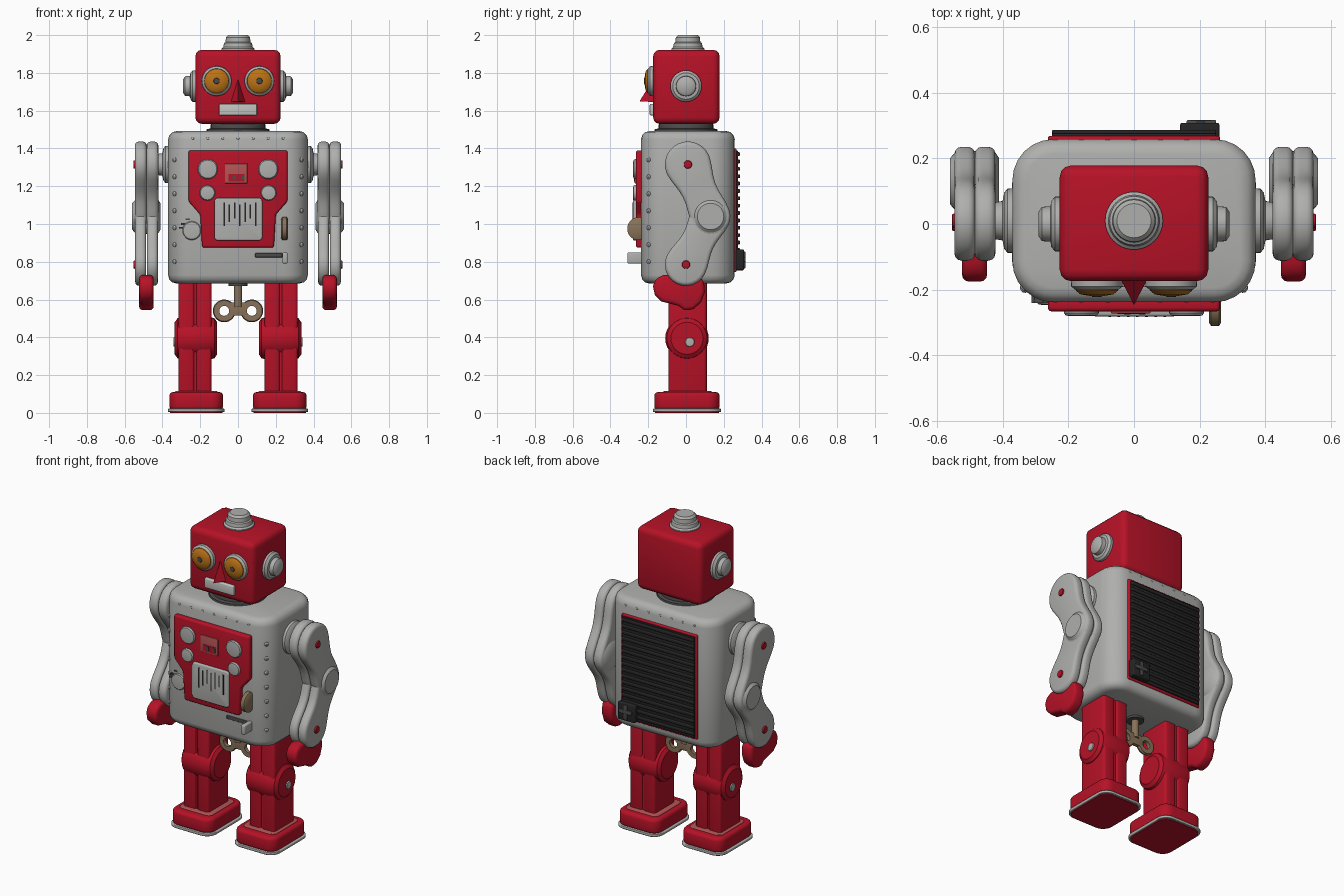
import bpy, bmesh, math
from mathutils import Vector

if "Cube" in bpy.data.objects:
    bpy.data.objects.remove(bpy.data.objects["Cube"])


def paint(name, r, g, b):
    m = bpy.data.materials.new(name)
    m.use_nodes = True
    m.diffuse_color = (r, g, b, 1)
    bsdf = m.node_tree.nodes["Principled BSDF"]
    bsdf.inputs["Base Color"].default_value = (r, g, b, 1)
    bsdf.inputs["Roughness"].default_value = 0.6
    return m


RED = paint("red", 0.47, 0.006, 0.02)
FADED = paint("faded red", 0.45, 0.09, 0.09)
SILVER = paint("silver", 0.43, 0.43, 0.42)
PALE = paint("pale grey", 0.55, 0.55, 0.53)
BLACK = paint("black", 0.018, 0.018, 0.019)
DARK = paint("dark grey", 0.07, 0.07, 0.07)
AMBER = paint("amber", 0.5, 0.17, 0.008)
BRASS = paint("dull brass", 0.25, 0.17, 0.1)
made = []


def finish(name, bm, mat, bevel=0.0, segments=3):
    """Round the hard edges, then turn the bmesh into an object."""
    bmesh.ops.recalc_face_normals(bm, faces=bm.faces[:])
    if bevel:
        hard = [e for e in bm.edges if e.calc_face_angle(0) > math.radians(35)]
        bmesh.ops.bevel(bm, geom=hard, offset=bevel, segments=segments,
                        profile=0.5, affect='EDGES', clamp_overlap=False)
    mesh = bpy.data.meshes.new(name)
    bm.to_mesh(mesh)
    bm.free()
    mesh.materials.append(mat)
    ob = bpy.data.objects.new(name, mesh)
    bpy.context.collection.objects.link(ob)
    made.append(ob)
    return ob


def prism(name, outline, axis, lo, hi, mat, bevel=0.0):
    """Extrude a 2D outline along x (y,z), y (x,z) or z (x,y)."""
    place = {'x': lambda a, b, h: (h, a, b), 'y': lambda a, b, h: (a, h, b),
             'z': lambda a, b, h: (a, b, h)}[axis]
    bm = bmesh.new()
    low = [bm.verts.new(place(a, b, lo)) for a, b in outline]
    top = [bm.verts.new(place(a, b, hi)) for a, b in outline]
    bm.faces.new(low)
    bm.faces.new(top)
    n = len(outline)
    for i in range(n):
        j = (i + 1) % n
        bm.faces.new((low[i], low[j], top[j], top[i]))
    return finish(name, bm, mat, bevel)


def box(name, x, y, z, mat, bevel=0.0):
    corners = [(x[0], y[0]), (x[1], y[0]), (x[1], y[1]), (x[0], y[1])]
    return prism(name, corners, 'z', z[0], z[1], mat, bevel)


def lathe(name, centre, direction, profile, mat, ring=False, sides=32):
    """Spin (radius, height) points about a direction; ring leaves a hole."""
    turn = Vector(direction).to_track_quat('Z', 'Y')
    bm = bmesh.new()
    loops = []
    for r, h in profile:
        loops.append([bm.verts.new(Vector(centre) + turn @ Vector(
            (r * math.cos(math.tau * i / sides), r * math.sin(math.tau * i / sides), h)))
            for i in range(sides)])
    pairs = list(zip(loops, loops[1:]))
    if ring:
        pairs.append((loops[-1], loops[0]))
    else:
        bm.faces.new(loops[0])
        bm.faces.new(loops[-1])
    for a, b in pairs:
        for i in range(sides):
            j = (i + 1) % sides
            bm.faces.new((a[i], a[j], b[j], b[i]))
    return finish(name, bm, mat)


def button(name, centre, direction, r, h, mat):
    """Disc with a softened front edge."""
    return lathe(name, centre, direction,
                 [(r, 0), (r, h * 0.5), (r * 0.9, h * 0.9), (r * 0.7, h)], mat)


def rounded(cx, cy, w, d, r, steps=6):
    pts = []
    for k, (sx, sy) in enumerate(((1, 1), (-1, 1), (-1, -1), (1, -1))):
        for i in range(steps + 1):
            a = math.pi / 2 * (k + i / steps)
            pts.append((cx + sx * (w - r) + r * math.cos(a),
                        cy + sy * (d - r) + r * math.sin(a)))
    return pts


def bone(c1, r1, c2, r2, waist):
    """Dog-bone outline between two round ends."""
    c1, c2 = Vector(c1), Vector(c2)
    d = (c2 - c1).normalized()
    n = Vector((-d.y, d.x))
    pts = []
    for a, ra, b, rb, s in ((c1, r1, c2, r2, 1), (c2, r2, c1, r1, -1)):
        for i in range(13):
            t = math.pi * i / 12
            pts.append(a + ra * s * (-n * math.cos(t) - d * math.sin(t)))
        for i in range(1, 8):
            t = i / 8
            w = ra + (rb - ra) * t - waist * math.sin(math.pi * t) ** 2
            pts.append(a.lerp(b, t) + n * w * s)
    return pts


# Torso with rivets
prism("torso", rounded(0, 0.01, 0.37, 0.248, 0.125), 'z', 0.685, 1.492, SILVER, 0.045)
bumps = [(x * 0.08, y, 1.45) for x in range(-3, 4) for y in (-0.228, 0.248)]
bumps += [(s * 0.335, -0.197, 0.8 + 0.09 * i) for s in (1, -1) for i in range(7)]
for p in bumps:
    out = (0, 1 if p[1] > 0 else -1, 0.3) if p[2] > 1.4 else (p[0], -0.3, 0)
    lathe("rivet", p, out, [(0.014, -0.01), (0.013, 0.004), (0.006, 0.01)], SILVER, sides=10)

# Chest panel
half = [(0.262, 1.39), (0.262, 1.12), (0.2, 1.05), (0.19, 0.875)]
prism("chest_panel", half + [(-x, z) for x, z in reversed(half)], 'y',
      -0.266, -0.22, RED, 0.012)
for s in (1, -1):
    button("chest_dial", (s * 0.16, -0.262, 1.29), (0, -1, 0), 0.053, 0.018, SILVER)
    button("chest_knob", (s * 0.162, -0.262, 1.165), (0, -1, 0), 0.041, 0.018, SILVER)
box("chest_window", (-0.07, 0.05), (-0.272, -0.26), (1.215, 1.32), FADED, 0.003)
box("window_inset", (-0.05, 0.035), (-0.274, -0.27), (1.225, 1.265), RED)
for x in (-0.02, 0.025):
    box("window_mark", (x - 0.01, x + 0.01), (-0.276, -0.27), (1.235, 1.258), DARK)
prism("speaker_plate", rounded(0.002, 1.025, 0.127, 0.113, 0.02), 'y',
      -0.281, -0.25, SILVER, 0.008)
for i in range(7):
    x = -0.078 + i * 0.028
    box("speaker_slot", (x, x + 0.008), (-0.283, -0.278),
        (0.99 + 0.02 * (i % 3), 1.115 - 0.012 * (i % 2)), BLACK)

# Side wheel, stop lever and switch boss
lathe("dial_wheel", (0.228, -0.25, 0.975), (1, 0, 0),
      [(0.05, 0), (0.061, 0.007), (0.061, 0.03), (0.05, 0.037)], BRASS)
box("lever_slot", (0.09, 0.235), (-0.243, -0.23), (0.823, 0.846), DARK, 0.004)
box("stop_lever", (0.235, 0.263), (-0.31, -0.22), (0.79, 0.85), SILVER, 0.008)
button("switch_boss", (-0.245, -0.232, 0.965), (0, -1, 0), 0.05, 0.014, SILVER)
for x, z in ((-0.29, 1.0), (-0.265, 1.025), (-0.3, 0.98)):
    box("switch_mark", (x - 0.012, x + 0.012), (-0.24, -0.2), (z - 0.004, z + 0.004), DARK)

# Battery case on the back
box("battery_case", (-0.262, 0.262), (0.22, 0.268), (0.745, 1.4), RED, 0.008)
box("battery_cover", (-0.25, 0.25), (0.25, 0.276), (0.757, 1.388), BLACK, 0.004)
for i in range(16):
    z = 0.775 + i * 0.039
    box("cover_rib", (-0.25, 0.25), (0.27, 0.286), (z, z + 0.02), BLACK, 0.005)
box("battery_latch", (0.14, 0.26), (0.26, 0.308), (0.755, 0.865), BLACK, 0.008)
box("latch_bar", (0.16, 0.25), (0.3, 0.316), (0.8, 0.825), DARK, 0.004)
box("latch_post", (0.19, 0.215), (0.3, 0.314), (0.765, 0.855), DARK, 0.004)

# Neck and head
lathe("neck", (0, 0, 0), (0, 0, 1),
      [(0.17, 1.48), (0.165, 1.502), (0.145, 1.506), (0.145, 1.525), (0.13, 1.55)], DARK)
box("head", (-0.226, 0.226), (-0.174, 0.178), (1.53, 1.922), RED, 0.035)
lathe("crown_knob", (0, 0.01, 0), (0, 0, 1),
      [(0.088, 1.91), (0.088, 1.928), (0.078, 1.937), (0.074, 1.958), (0.066, 1.963),
       (0.064, 1.988), (0.052, 2.0)], SILVER)
for s in (1, -1):
    lathe("ear", (0, 0, 1.73), (s, 0, 0),
          [(0.083, 0.21), (0.083, 0.24), (0.07, 0.252), (0.054, 0.254), (0.052, 0.28),
           (0.036, 0.291)], SILVER)
    eye = (s * 0.113, 0, 1.757)
    lathe("eye_rim", eye, (0, -1, 0),
          [(0.08, 0.16), (0.078, 0.19), (0.066, 0.2), (0.062, 0.19)], SILVER)
    lathe("eye_lens", eye, (0, -1, 0),
          [(0.066, 0.18), (0.064, 0.203), (0.05, 0.214), (0.02, 0.219)], AMBER)
    button("pupil", (eye[0], -0.216, 1.757), (0, -1, 0), 0.016, 0.006, DARK)
bm = bmesh.new()
for p in ((-0.042, -0.165, 1.645), (0.042, -0.165, 1.645), (0, -0.246, 1.65), (0, -0.168, 1.775)):
    bm.verts.new(p)
bmesh.ops.convex_hull(bm, input=bm.verts[:])
finish("nose", bm, RED)
box("mouth", (-0.1, 0.1), (-0.192, -0.16), (1.575, 1.636), PALE, 0.006)

# Wind-up key under the torso
lathe("key_hub", (0, 0.01, 0), (0, 0, 1), [(0.05, 0.672), (0.05, 0.7)], DARK)
lathe("key_stem", (0, 0.01, 0), (0, 0, 1), [(0.022, 0.56), (0.022, 0.69)], BRASS, sides=16)
box("key_bridge", (-0.045, 0.045), (-0.002, 0.022), (0.515, 0.585), BRASS, 0.004)
for s in (1, -1):
    lathe("key_wing", (s * 0.073, 0.01, 0.54), (0, 1, 0),
          [(0.026, -0.012), (0.055, -0.012), (0.06, 0), (0.055, 0.012), (0.026, 0.012)],
          BRASS, ring=True)

# Limbs, mirrored left and right
shoulder, elbow, wrist = (0.01, 1.315), (0.13, 1.04), (0.0, 0.785)
hand = [(-0.175, 0.67), (-0.16, 0.71), (-0.12, 0.73), (0.06, 0.73), (0.095, 0.7),
        (0.1, 0.64), (0.08, 0.585), (0.04, 0.55), (-0.01, 0.54), (-0.03, 0.565),
        (-0.07, 0.575), (-0.13, 0.59), (-0.165, 0.625)]
for s in (1, -1):
    # Arms
    lathe("shoulder_joint", (0, *shoulder), (s, 0, 0),
          [(0.1, 0.35), (0.098, 0.385), (0.085, 0.395), (0.06, 0.4), (0.055, 0.43)], SILVER)
    upper = bone(shoulder, 0.122, elbow, 0.105, 0.02)
    lower = bone(elbow, 0.105, wrist, 0.112, 0.02)
    for lo, hi in ((0.422, 0.484), (0.484, 0.546)):
        prism("upper_arm", upper, 'x', s * lo, s * hi, SILVER, 0.02)
        prism("forearm", lower, 'x', s * (lo + 0.002), s * (hi - 0.002), SILVER, 0.02)
    lathe("elbow", (0, *elbow), (s, 0, 0),
          [(0.07, 0.41), (0.092, 0.425), (0.092, 0.54), (0.07, 0.56)], SILVER)
    for p in (shoulder, wrist):
        button("arm_screw", (s * 0.542, *p), (s, 0, 0), 0.022, 0.012, RED)
    prism("hand", hand, 'x', s * 0.447, s * 0.523, RED, 0.02)

    # Legs
    for lo, hi in ((0.14, 0.222), (0.23, 0.316)):
        x = sorted((s * lo, s * hi))
        box("leg_shell", x, (-0.093, 0.11), (0.08, 0.72), RED, 0.016)
    box("leg_seam", sorted((s * 0.2, s * 0.25)), (-0.084, 0.1), (0.08, 0.7), RED)
    lathe("knee", (0, 0.005, 0.395), (s, 0, 0),
          [(0.085, 0.11), (0.106, 0.125), (0.115, 0.16), (0.115, 0.29), (0.106, 0.32),
           (0.085, 0.335)], RED)
    button("knee_screw", (s * 0.332, 0.02, 0.375), (s, 0, 0), 0.025, 0.01, SILVER)

    # Feet
    cx = s * 0.221
    prism("sole", rounded(cx, 0.005, 0.14, 0.17, 0.06), 'z', 0, 0.01, RED)
    prism("sole_rim", rounded(cx, 0.005, 0.15, 0.181, 0.065), 'z', 0.005, 0.022, SILVER, 0.004)
    prism("shoe", rounded(cx, 0.005, 0.142, 0.173, 0.06), 'z', 0.015, 0.11, RED, 0.02)
    prism("shoe_collar", rounded(cx, 0.008, 0.112, 0.128, 0.03), 'z', 0.1, 0.116, FADED, 0.005)

# Smooth shading with sharp creases kept
bpy.ops.object.select_all(action='DESELECT')
for ob in made:
    ob.select_set(True)
bpy.context.view_layer.objects.active = made[0]
bpy.ops.object.shade_smooth_by_angle(angle=math.radians(35))
